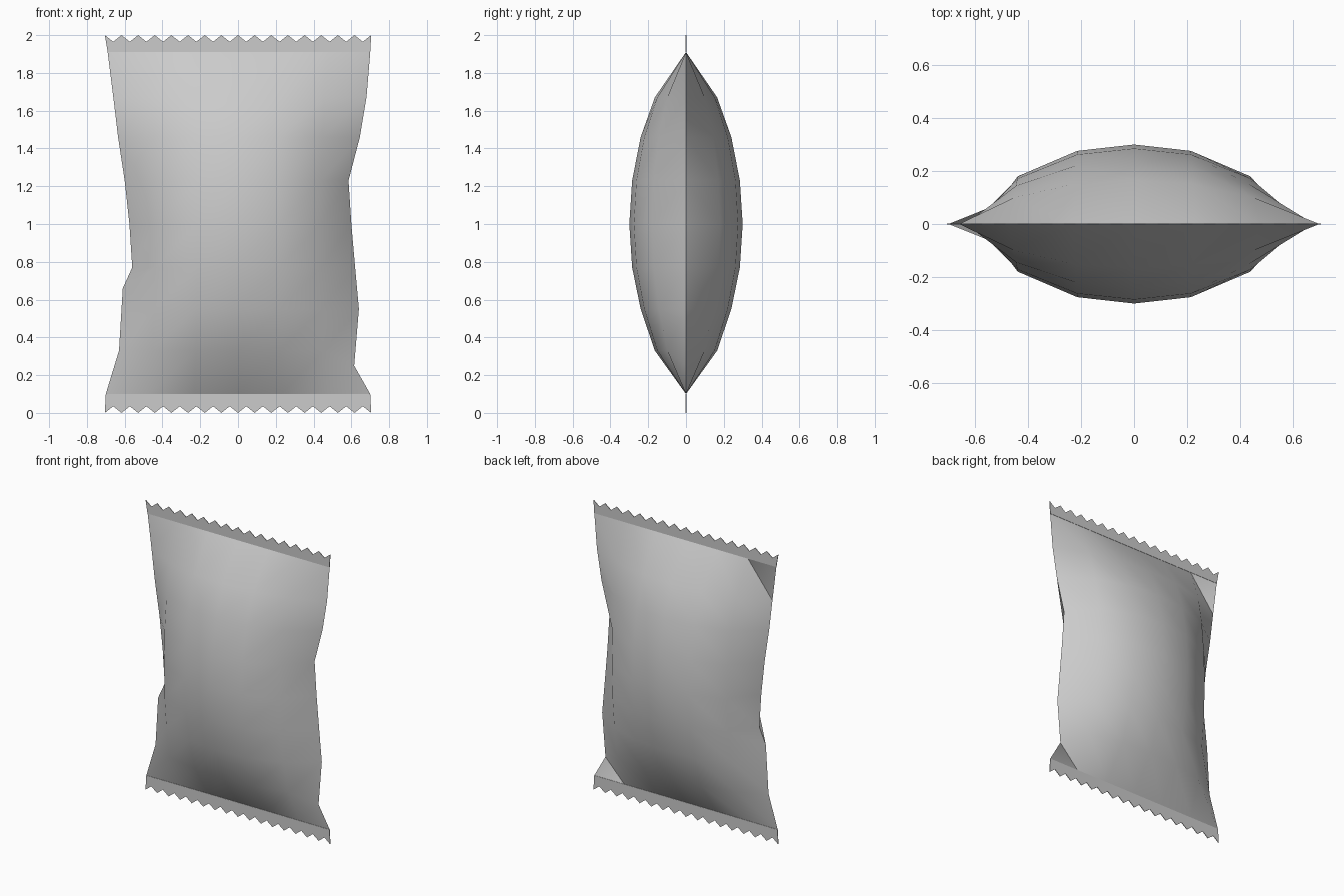
import bpy, bmesh, math

old = bpy.data.objects.get("Cube")
if old:
    bpy.data.objects.remove(old)

foil = bpy.data.materials.new("grey foil")
foil.use_nodes = True
grey = (0.6, 0.6, 0.6, 1)
foil.diffuse_color = grey
foil.node_tree.nodes["Principled BSDF"].inputs["Base Color"].default_value = grey


def add_object(name, bm):
    bmesh.ops.recalc_face_normals(bm, faces=bm.faces)
    mesh = bpy.data.meshes.new(name)
    bm.to_mesh(mesh)
    bm.free()
    mesh.materials.append(foil)
    obj = bpy.data.objects.new(name, mesh)
    bpy.context.collection.objects.link(obj)
    return obj


# Puffed pouch: rows run from bottom to top, columns across the width
row_z = [0.10, 0.33, 0.55, 0.77, 1.00, 1.23, 1.46, 1.67, 1.91]
bulge = [0, 0.165, 0.24, 0.285, 0.30, 0.285, 0.24, 0.165, 0]
right_edge = [(-0.70, 0.10), (-0.63, 0.33), (-0.61, 0.66), (-0.56, 0.77), (-0.575, 1.0),
              (-0.60, 1.23), (-0.635, 1.46), (-0.66, 1.67), (-0.69, 1.91)]
left_edge = [(0.70, 0.10), (0.615, 0.25), (0.64, 0.55), (0.62, 0.77), (0.60, 1.0),
             (0.585, 1.23), (0.645, 1.46), (0.68, 1.67), (0.70, 1.91)]
fullness = [0, 0.6, 0.92, 1, 0.92, 0.6, 0]
inner = [0, -0.45, -0.22, 0, 0.22, 0.45, 0]

bm = bmesh.new()
sheets = []
for side in (-1, 1):
    sheet = []
    for r, z in enumerate(row_z):
        spread = 1.05 - 0.25 * bulge[r]
        row = []
        for c in range(7):
            if c == 0:
                x, h = right_edge[r]
            elif c == 6:
                x, h = left_edge[r]
            else:
                x, h = inner[c] * spread, z
            row.append(bm.verts.new((x, side * bulge[r] * fullness[c], h)))
        sheet.append(row)
    for r in range(8):
        for c in range(6):
            bm.faces.new((sheet[r][c], sheet[r][c + 1],
                          sheet[r + 1][c + 1], sheet[r + 1][c]))
bmesh.ops.remove_doubles(bm, verts=bm.verts, dist=0.0005)
pouch = add_object("pouch", bm)
for poly in pouch.data.polygons:
    poly.use_smooth = True
bpy.context.view_layer.objects.active = pouch
pouch.select_set(True)
bpy.ops.object.shade_smooth_by_angle(angle=math.radians(60))
pouch.select_set(False)


# Flat crimped seals with a saw-tooth outer edge
def add_seal(name, inner_z, tip_z, valley_z, start):
    bm = bmesh.new()
    teeth = 32
    pairs = []
    for i in range(teeth + 1):
        t = i / teeth
        base = bm.verts.new((start + (0.70 - start) * t, 0, inner_z))
        tip = bm.verts.new((-0.705 + 1.41 * t, 0, valley_z if i % 2 else tip_z))
        pairs.append((base, tip))
    for (a, b), (c, d) in zip(pairs, pairs[1:]):
        bm.faces.new((a, c, d, b))
    seal = add_object(name, bm)
    # Thin foil thickness so both sides read as solid
    solid = seal.modifiers.new("foil thickness", "SOLIDIFY")
    solid.thickness = 0.004
    solid.offset = 0


add_seal("top_seal", 1.91, 2.0, 1.965, -0.69)
add_seal("bottom_seal", 0.10, 0.0, 0.035, -0.70)
